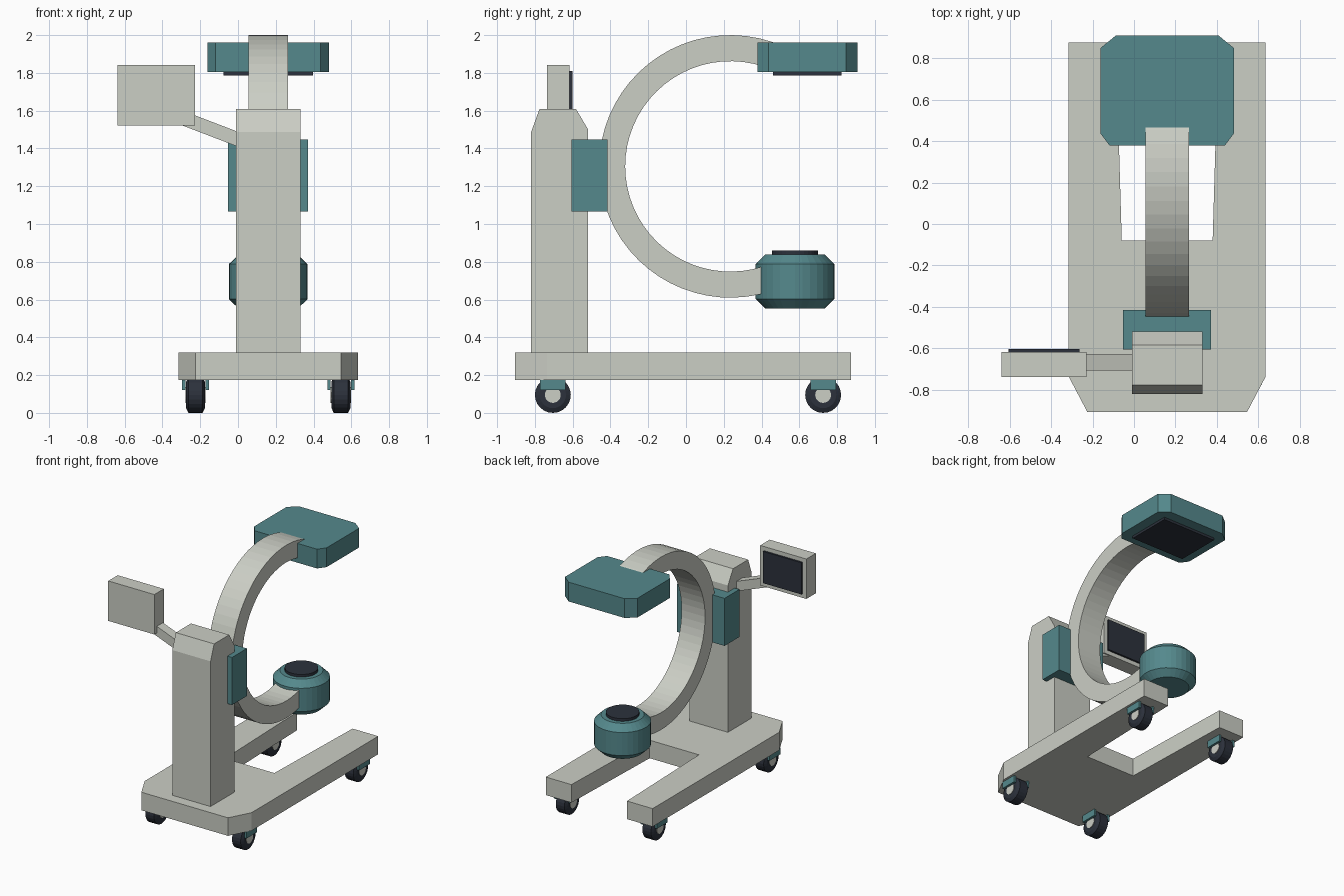
import bpy
import bmesh
from math import radians, cos, sin, pi, atan2
from mathutils import Matrix, Vector

cube = bpy.data.objects.get("Cube")
if cube:
    bpy.data.objects.remove(cube, do_unlink=True)


def material(name, rgb):
    mat = bpy.data.materials.new(name)
    mat.use_nodes = True
    mat.diffuse_color = (*rgb, 1)
    mat.node_tree.nodes["Principled BSDF"].inputs["Base Color"].default_value = (*rgb, 1)
    return mat


IVORY = material("warm grey paint", (0.60, 0.62, 0.56))
TEAL = material("teal paint", (0.09, 0.25, 0.265))
DARK = material("dark rubber and glass", (0.025, 0.031, 0.045))

MID = 0.16  # centre line of the machine in x


def finish(name, bm, mat):
    bmesh.ops.recalc_face_normals(bm, faces=bm.faces)
    mesh = bpy.data.meshes.new(name)
    bm.to_mesh(mesh)
    bm.free()
    mesh.materials.append(mat)
    obj = bpy.data.objects.new(name, mesh)
    bpy.context.collection.objects.link(obj)
    return obj


def box(name, lo, hi, mat):
    lo, hi = Vector(lo), Vector(hi)
    bm = bmesh.new()
    place = Matrix.Translation((lo + hi) / 2) @ Matrix.Diagonal((*(hi - lo), 1))
    bmesh.ops.create_cube(bm, size=1, matrix=place)
    return finish(name, bm, mat)


def prism(name, points, start, end, mat):
    """Extrude a flat outline from its start position by the end vector."""
    bm = bmesh.new()
    face = bm.faces.new([bm.verts.new(start + Vector(p)) for p in points])
    new = bmesh.ops.extrude_face_region(bm, geom=[face], use_keep_orig=True)["geom"]
    verts = [v for v in new if isinstance(v, bmesh.types.BMVert)]
    bmesh.ops.translate(bm, verts=verts, vec=end)
    return finish(name, bm, mat)


def lathe(name, profile, centre, mat, axis="Z", segments=32):
    """Turn a (radius, height) profile round an axis and cap both ends."""
    bm = bmesh.new()
    rings = [[bm.verts.new((r * cos(2 * pi * i / segments), r * sin(2 * pi * i / segments), h))
              for i in range(segments)] for r, h in profile]
    for a, b in zip(rings, rings[1:]):
        for i in range(segments):
            j = (i + 1) % segments
            bm.faces.new((a[i], a[j], b[j], b[i]))
    bm.faces.new(rings[0])
    bm.faces.new(rings[-1])
    turn = Matrix.Rotation(pi / 2, 4, "Y") if axis == "X" else Matrix.Identity(4)
    bm.transform(Matrix.Translation(centre) @ turn)
    return finish(name, bm, mat)


def mirrored(half):
    """Complete a half outline given as (half width, y)."""
    return [(MID + w, y, 0) for w, y in half] + [(MID - w, y, 0) for w, y in reversed(half)]


# Forked base with chamfered front corners
prism("base", mirrored([(0.385, -0.906), (0.475, -0.735), (0.475, 0.874),
                        (0.247, 0.874), (0.219, -0.08)]),
      Vector((0, 0, 0.175)), (0, 0, 0.145), IVORY)

# Column with sloping shoulders
prism("column", [(0, y, z) for y, z in [(-0.82, 0.32), (-0.518, 0.32), (-0.518, 1.5),
                                        (-0.583, 1.61), (-0.775, 1.61), (-0.82, 1.487)]],
      Vector((-0.01, 0, 0)), (0.34, 0, 0), IVORY)

# Carriage holding the ring
box("carriage", (-0.052, -0.605, 1.065), (0.37, -0.415, 1.447), TEAL)

# C-shaped ring, a rectangle spun from the top end round to the bottom end
hub_point = Vector((MID, 0.235, 1.305))
first = radians(66)
bm = bmesh.new()
section = [bm.verts.new(hub_point + Vector((x, r * cos(first), r * sin(first))))
           for x, r in [(-0.104, 0.557), (0.104, 0.557), (0.104, 0.695), (-0.104, 0.695)]]
bm.faces.new(section)
bmesh.ops.spin(bm, geom=bm.verts[:] + bm.edges[:] + bm.faces[:], cent=hub_point,
               axis=(1, 0, 0), angle=radians(228), steps=40)
finish("c_arm", bm, IVORY)

# Detector at the upper end
prism("detector", mirrored([(0.278, 0.378), (0.322, 0.437), (0.322, 0.848), (0.248, 0.908)]),
      Vector((0, 0, 1.805)), (0, 0, 0.155), TEAL)
box("detector_panel", (MID - 0.238, 0.46, 1.785), (MID + 0.238, 0.822, 1.807), DARK)

# Emitter at the lower end
emitter = (MID, 0.577, 0)
lathe("emitter", [(0.157, 0.553), (0.208, 0.602), (0.208, 0.788), (0.157, 0.838)], emitter, TEAL)
lathe("emitter_cap", [(0.122, 0.83), (0.122, 0.859)], emitter, DARK)

# Monitor on a sloping bracket
box("monitor", (-0.638, -0.737, 1.522), (-0.228, -0.617, 1.843), IVORY)
box("monitor_screen", (-0.605, -0.619, 1.555), (-0.262, -0.602, 1.81), DARK)
a, b = Vector((0.03, -0.666, 1.437)), Vector((-0.31, -0.666, 1.567))
bracket = box("monitor_bracket", (-(b - a).length / 2, -0.039, -0.037),
              ((b - a).length / 2, 0.039, 0.037), IVORY)
bracket.location = (a + b) / 2
bracket.rotation_euler.y = -atan2(b.z - a.z, b.x - a.x)

# Four casters: tyre, hub and two fork plates each
for side, sx in (("right", -1), ("left", 1)):
    for end, y in (("front", -0.705), ("back", 0.726)):
        x = MID + sx * 0.385
        name = f"{end}_{side}"
        lathe(f"{name}_tyre", [(0.07, -0.05), (0.095, -0.038), (0.095, 0.038), (0.07, 0.05)],
              (x, y, 0.095), DARK, "X", 24)
        lathe(f"{name}_hub", [(0.042, -0.054), (0.042, 0.054)], (x, y, 0.095), IVORY, "X", 24)
        for label, dx in (("inner", -sx), ("outer", sx)):
            cx = x + dx * 0.063
            box(f"{name}_fork_{label}", (cx - 0.009, y - 0.068, 0.122),
                (cx + 0.009, y + 0.068, 0.178), TEAL)
